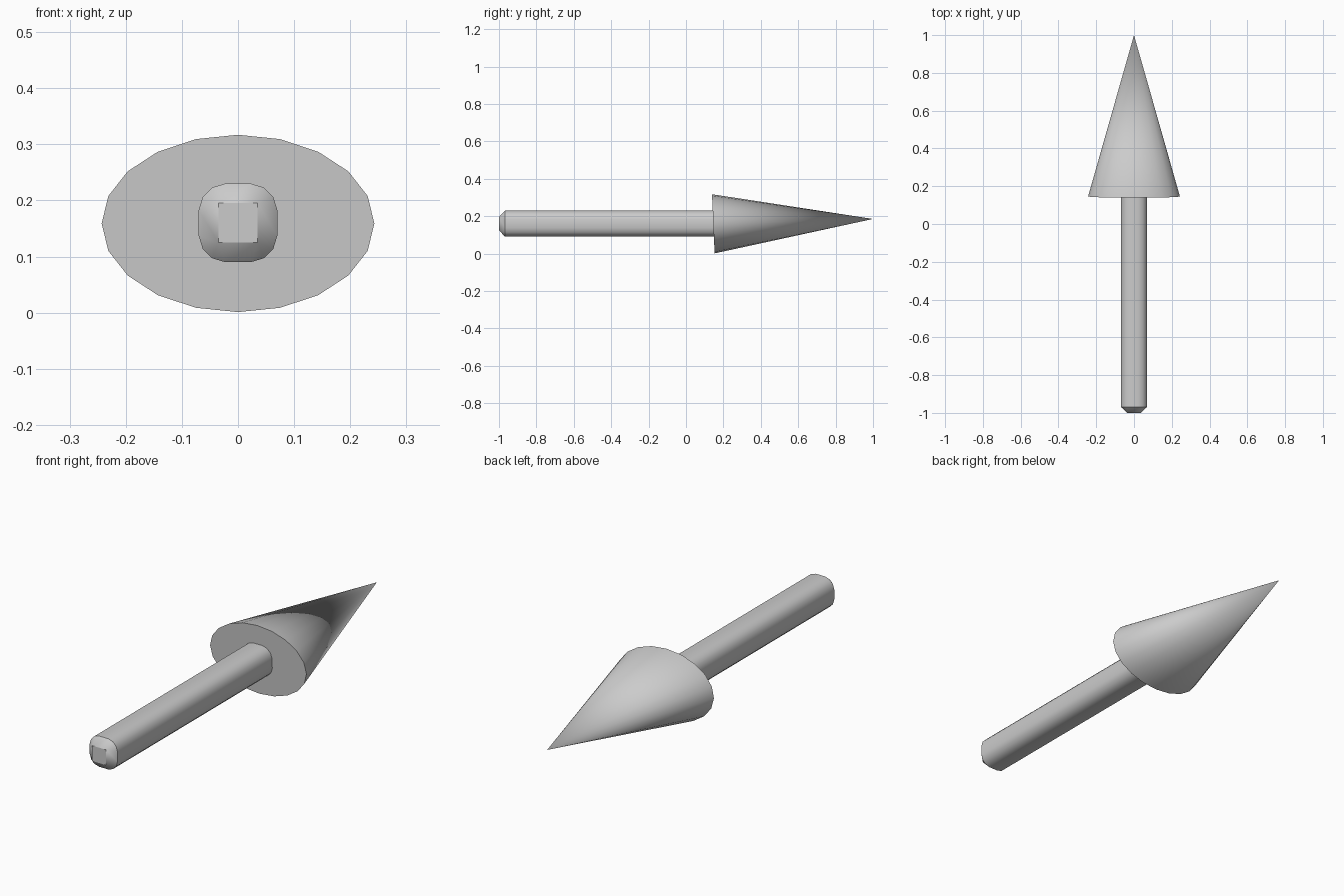
import bpy, bmesh
from math import cos, sin, pi

if "Cube" in bpy.data.objects:
    bpy.data.objects.remove(bpy.data.objects["Cube"])

def finish(bm, name, angle):
    bmesh.ops.recalc_face_normals(bm, faces=bm.faces)
    me = bpy.data.meshes.new(name)
    bm.to_mesh(me)
    bm.free()
    ob = bpy.data.objects.new(name, me)
    bpy.context.collection.objects.link(ob)
    bpy.ops.object.select_all(action='DESELECT')
    ob.select_set(True)
    bpy.context.view_layer.objects.active = ob
    bpy.ops.object.shade_smooth_by_angle(angle=angle)
    return ob

# Arrowhead: flattened 20-sided cone, base slightly tilted
bm = bmesh.new()
N = 20
ring = []
for i in range(N):
    a = 2 * pi * i / N
    s = sin(a)
    ring.append(bm.verts.new((0.243 * cos(a), 0.146 - 0.007 * s, 0.159 + 0.158 * s)))
apex = bm.verts.new((0, 1.0, 0.185))
bm.faces.new(ring)
for i in range(N):
    bm.faces.new((ring[i], ring[(i + 1) % N], apex))
finish(bm, "arrow_head", 0.7)

# Shaft: rounded square bar with a chamfered rear end
bm = bmesh.new()
quarter = [(0.07, 0.023), (0.063, 0.046), (0.046, 0.063), (0.023, 0.07)]
profile, square = [], []
x, z = 0.035, 0.035
for k in range(4):
    c, s = round(cos(k * pi / 2)), round(sin(k * pi / 2))
    profile += [(px * c - pz * s, px * s + pz * c) for px, pz in quarter]
    square.append((x * c - z * s, x * s + z * c))
ZC = 0.16
rear = [bm.verts.new((px, -0.968, ZC + pz)) for px, pz in profile]
front = [bm.verts.new((px, 0.15, ZC + pz)) for px, pz in profile]
end = [bm.verts.new((px, -1.0, ZC + pz)) for px, pz in square]
M = len(profile)
for i in range(M):
    j = (i + 1) % M
    bm.faces.new((rear[i], rear[j], front[j], front[i]))
    k = i // 4
    if i % 4 == 3:
        bm.faces.new((rear[i], rear[j], end[(k + 1) % 4], end[k]))
    else:
        bm.faces.new((rear[i], rear[j], end[k]))
bm.faces.new(end)
bm.faces.new(front)
finish(bm, "shaft", 0.6)
